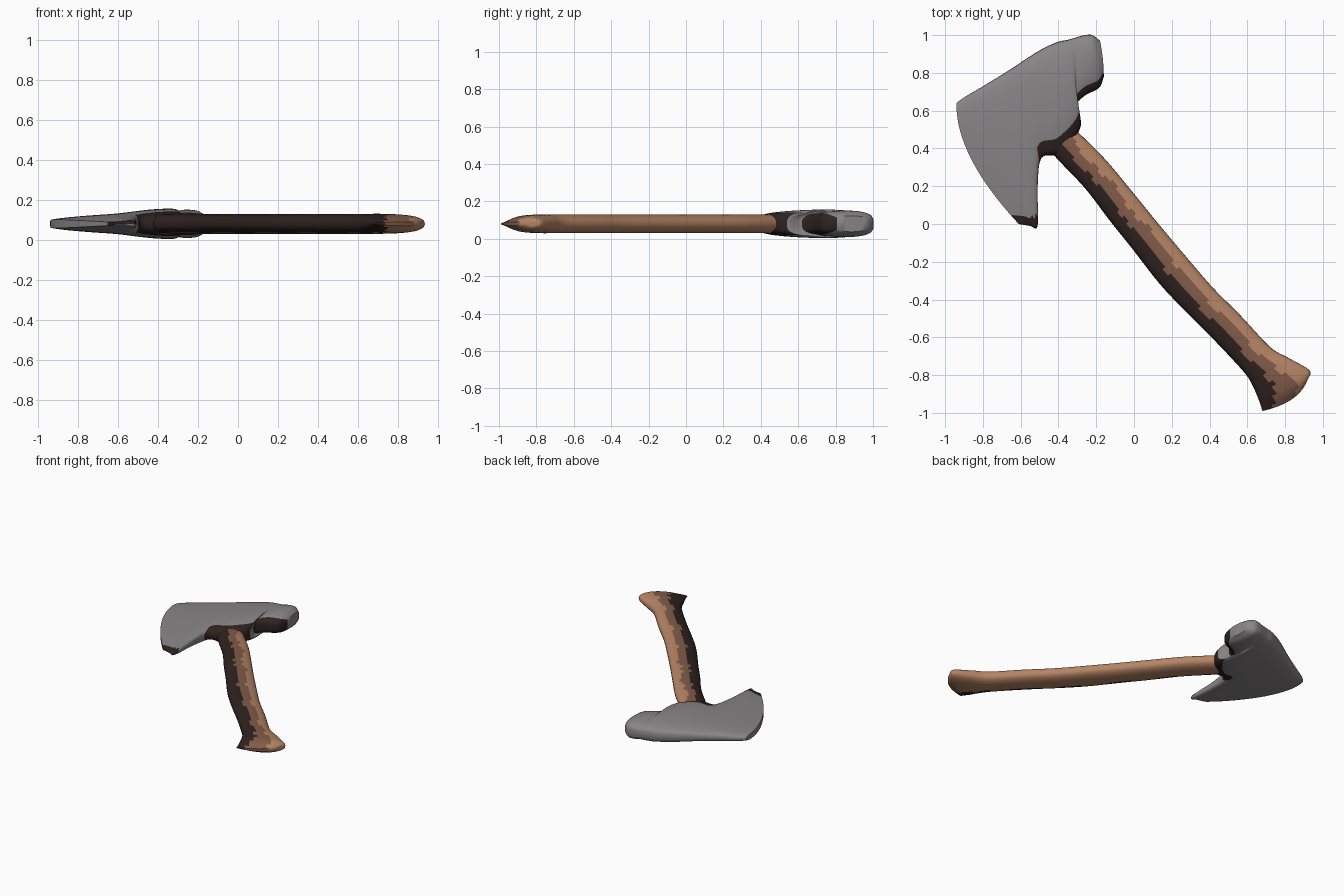
import bpy, bmesh, math
from mathutils import Vector

if "Cube" in bpy.data.objects:
    bpy.data.objects.remove(bpy.data.objects["Cube"])

Z0 = 0.08  # mid plane of the axe


def material(name, rgb):
    m = bpy.data.materials.new(name)
    m.diffuse_color = (*rgb, 1)
    m.use_nodes = True
    m.node_tree.nodes["Principled BSDF"].inputs["Base Color"].default_value = m.diffuse_color
    return m


tan = material("tan wood", (0.46, 0.23, 0.13))
brown = material("brown wood", (0.22, 0.105, 0.066))
dark = material("dark shade", (0.027, 0.016, 0.014))
steel = material("grey steel", (0.25, 0.235, 0.245))


def spline(rows, sub):
    """Catmull-Rom through rows of numbers."""
    out = []
    n = len(rows)
    for i in range(n - 1):
        p0, p1, p2, p3 = (rows[max(0, min(n - 1, j))] for j in (i - 1, i, i + 1, i + 2))
        for k in range(sub):
            t = k / sub
            out.append([0.5 * (2 * b + (c - a) * t + (2 * a - 5 * b + 4 * c - d) * t * t
                               + (3 * b - a - 3 * c + d) * t ** 3)
                        for a, b, c, d in zip(p0, p1, p2, p3)])
    return out + [list(rows[-1])]


def loft(name, rows, mats, rule, power, K, sub):
    """Row: side A x,y, side B x,y, bulge x,y, half thickness at A and B."""
    bm = bmesh.new()
    rings = []
    for ax, ay, bx, by, ux, uy, ta, tb in spline(rows, sub):
        ring = []
        for k in range(K):
            a = 2 * math.pi * k / K
            s, sn = (1 - math.cos(a)) / 2, math.sin(a)
            w = 4 * s * (1 - s)
            z = math.copysign(abs(sn) ** power, sn) * (ta + (tb - ta) * s)
            if k in (0, K // 2):
                z = 0
            ring.append(bm.verts.new((ax + (bx - ax) * s + ux * w,
                                      ay + (by - ay) * s + uy * w, Z0 + z)))
        rings.append(ring)

    def face(vs, k, u):
        f = bm.faces.new(vs)
        s = (1 - math.cos(2 * math.pi * (k + 0.5) / K)) / 2
        f.material_index = rule(s, k < K // 2, u, f.calc_center_median())

    for i in range(len(rings) - 1):
        for k in range(K):
            j = (k + 1) % K
            face((rings[i][k], rings[i][j], rings[i + 1][j], rings[i + 1][k]), k, (i + 0.5) / sub)
    # end caps bridged from top to bottom
    for ring, u in ((rings[0], 0), (rings[-1], len(rows) - 1)):
        for k in range(K // 2):
            vs = [ring[k], ring[k + 1], ring[(K - k - 1) % K], ring[(K - k) % K]]
            face(list(dict.fromkeys(vs)), k, u)
    bmesh.ops.recalc_face_normals(bm, faces=bm.faces)
    me = bpy.data.meshes.new(name)
    bm.to_mesh(me)
    bm.free()
    for m in mats:
        me.materials.append(m)
    ob = bpy.data.objects.new(name, me)
    bpy.context.collection.objects.link(ob)
    bpy.context.view_layer.objects.active = ob
    ob.select_set(True)
    bpy.ops.object.shade_smooth_by_angle(angle=math.radians(50))
    ob.select_set(False)


# Axe head: from cutting edge to poll, A = upper side, B = lower side
head = [
    (-0.94, 0.64, -0.61, 0.00, -0.085, 0.02, 0.028, 0.012),
    (-0.90, 0.67, -0.55, -0.01, -0.06, 0.03, 0.038, 0.020),
    (-0.79, 0.735, -0.51, -0.01, -0.04, 0.03, 0.050, 0.028),
    (-0.66, 0.815, -0.51, 0.20, 0, 0, 0.058, 0.042),
    (-0.57, 0.875, -0.49, 0.35, 0, 0, 0.064, 0.055),
    (-0.48, 0.93, -0.40, 0.37, 0, 0, 0.072, 0.070),
    (-0.40, 0.965, -0.31, 0.46, 0, 0, 0.078, 0.074),
    (-0.35, 0.975, -0.28, 0.54, 0, 0, 0.078, 0.070),
    (-0.30, 0.99, -0.31, 0.62, 0, 0, 0.070, 0.062),
    (-0.26, 1.00, -0.26, 0.68, 0, 0, 0.074, 0.068),
    (-0.22, 1.00, -0.185, 0.72, 0, 0, 0.070, 0.060),
    (-0.18, 0.97, -0.16, 0.78, 0.005, 0, 0.045, 0.040),
]


def head_rule(s, top, u, c):
    collar = 3.7 < u < 7 and s > 0.87
    notch = u > 8 and s > 0.86
    tip = top and c.y < 0.045
    return 1 if collar or notch or tip else 0


loft("axe_head", head, (steel, dark), head_rule, 0.55, 48, 4)

# Handle: from inside the head to the flared end, A = right side, B = left side
T = 0.05
handle = [
    (-0.37, 0.56, -0.48, 0.45, 0, 0, T, T),
    (-0.30, 0.49, -0.42, 0.36, 0, 0, T, T),
    (-0.15, 0.34, -0.26, 0.19, 0, 0, T, T),
    (0.00, 0.16, -0.13, 0.02, 0, 0, T, T),
    (0.13, 0.00, -0.01, -0.13, 0, 0, T, T),
    (0.29, -0.19, 0.13, -0.31, 0, 0, T, T),
    (0.42, -0.34, 0.26, -0.45, 0, 0, T, T),
    (0.56, -0.48, 0.42, -0.61, 0, 0, T, T),
    (0.72, -0.65, 0.57, -0.77, 0, 0, T, T),
    (0.82, -0.71, 0.62, -0.84, 0, 0, T, T),
    (0.93, -0.775, 0.66, -0.93, 0.015, -0.02, 0.045, 0.04),
    (0.92, -0.82, 0.68, -0.99, 0.04, -0.02, 0.012, 0.008),
]


def handle_rule(s, top, u, c):
    wave = 0.05 * math.sin(u * 4.3) + 0.03 * math.sin(u * 9.1)
    if s > (0.62 if top else 0.72) + wave and c.x < 0.74:
        return 2
    return 1 if top and s > 0.33 + wave else 0


loft("handle", handle, (tan, brown, dark), handle_rule, 0.8, 32, 5)
